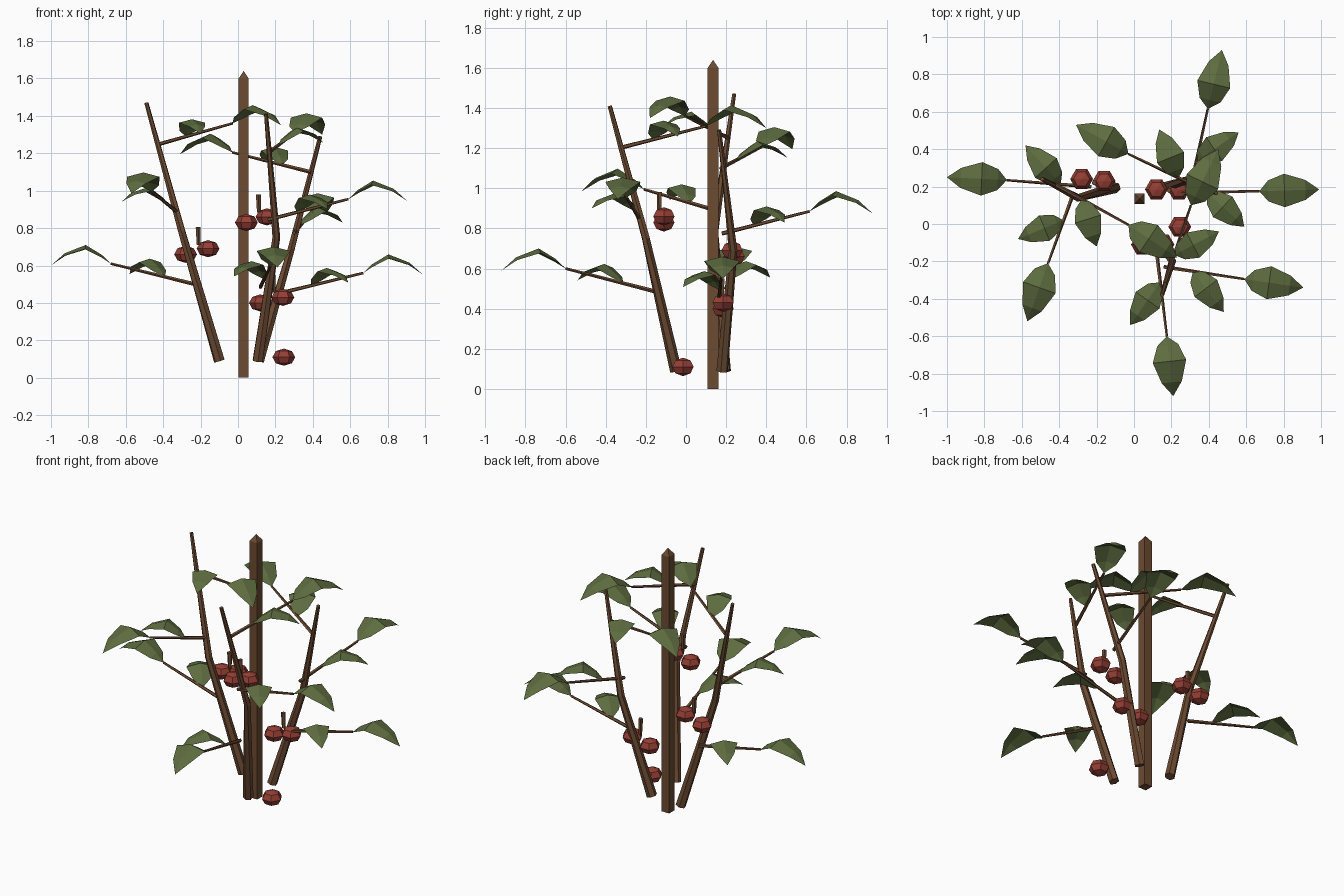
import bpy, bmesh
from math import cos, sin, tau
from mathutils import Vector

if "Cube" in bpy.data.objects:
    bpy.data.objects.remove(bpy.data.objects["Cube"])


def material(name, rgb):
    m = bpy.data.materials.new(name)
    m.diffuse_color = (*rgb, 1)
    m.use_nodes = True
    m.node_tree.nodes["Principled BSDF"].inputs["Base Color"].default_value = m.diffuse_color
    return m


BARK = material("bark", (0.15, 0.07, 0.032))
LEAF = material("leaf_green", (0.11, 0.15, 0.05))
RED = material("fruit_red", (0.30, 0.05, 0.035))


def finish(name, bm, mat):
    me = bpy.data.meshes.new(name)
    bm.to_mesh(me)
    bm.free()
    me.materials.append(mat)
    ob = bpy.data.objects.new(name, me)
    bpy.context.collection.objects.link(ob)
    return ob


def tube(name, path, radii, sides, turn=0.0):
    """Tapered flat-sided rod along a path."""
    pts = [Vector(p) for p in path]
    bm = bmesh.new()
    rings = []
    for i, (p, r) in enumerate(zip(pts, radii)):
        d = pts[min(i + 1, len(pts) - 1)] - pts[max(i - 1, 0)]
        q = d.to_track_quat('Z', 'Y')
        rings.append([bm.verts.new(p + q @ Vector((r * cos(turn + tau * k / sides),
                                                   r * sin(turn + tau * k / sides), 0)))
                      for k in range(sides)])
    for a, b in zip(rings, rings[1:]):
        for k in range(sides):
            n = (k + 1) % sides
            bm.faces.new((a[k], a[n], b[n], b[k]))
    bm.faces.new(rings[0][::-1])
    bm.faces.new(rings[-1])
    bmesh.ops.remove_doubles(bm, verts=bm.verts, dist=1e-4)
    return finish(name, bm, BARK)


# leaf rows: position along, half width, arch height (for a 0.33 long leaf)
ROWS = [(0.15, 0.058, 0.05), (0.42, 0.092, 0.107), (0.77, 0.055, 0.065)]


def leaf(name, base, tip):
    """Arched leaf folded slightly along its midrib."""
    base, tip = Vector(base), Vector(tip)
    along = tip - base
    side = Vector((-along.y, along.x, 0)).normalized()
    s = along.length / 0.33
    bm = bmesh.new()
    first, last = bm.verts.new(base), bm.verts.new(tip)
    rows = []
    for t, w, h in ROWS:
        c = base + along * t + Vector((0, 0, h * s))
        drop = Vector((0, 0, -0.25 * w * s))
        rows.append([bm.verts.new(c + side * w * s + drop), bm.verts.new(c),
                     bm.verts.new(c - side * w * s + drop)])
    for k in (0, 1):
        bm.faces.new((first, rows[0][k + 1], rows[0][k]))
        for a, b in zip(rows, rows[1:]):
            bm.faces.new((a[k], a[k + 1], b[k + 1], b[k]))
        bm.faces.new((rows[-1][k], rows[-1][k + 1], last))
    bmesh.ops.recalc_face_normals(bm, faces=bm.faces)
    if sum(f.normal.z for f in bm.faces) < 0:
        bmesh.ops.reverse_faces(bm, faces=bm.faces)
    return finish(name, bm, LEAF)


# square pointed stake
tube("stake", [(0.03, 0.135, 0), (0.03, 0.135, 0.8), (0.03, 0.135, 1.6), (0.03, 0.135, 1.64)],
     [0.038, 0.038, 0.038, 0], 4, tau / 8)

# three leaning stems
STEMS = {
    "left": [(-0.10, 0.195, 0.09), (-0.30, 0.14, 0.78), (-0.49, 0.24, 1.47)],
    "front": [(0.105, -0.05, 0.09), (0.205, -0.20, 0.75), (0.15, -0.38, 1.41)],
    "right": [(0.11, 0.18, 0.09), (0.285, 0.235, 0.69), (0.44, 0.165, 1.29)],
}
for n, path in STEMS.items():
    tube(n + "_stem", path, [0.03, 0.021, 0.011], 6)

# branches: start, end, end leaf tip (x, y), side leaf tip (x, y)
BRANCHES = [
    ((-0.23, 0.20, 0.50), (-0.68, 0.235, 0.61), (-1.00, 0.25), (-0.58, 0.42)),
    ((-0.33, 0.15, 0.89), (-0.46, -0.21, 0.995), (-0.57, -0.52), (-0.62, -0.08)),
    ((-0.42, 0.21, 1.25), (-0.03, -0.005, 1.36), (0.23, -0.18), (-0.20, -0.12)),
    ((0.12, -0.15, 0.485), (0.175, -0.60, 0.60), (0.21, -0.92), (-0.02, -0.54)),
    ((0.16, -0.23, 0.845), (0.59, -0.295, 0.955), (0.905, -0.34), (0.48, -0.47)),
    ((0.165, -0.315, 1.205), (0.305, 0.10, 1.31), (0.45, 0.40), (0.455, -0.04)),
    ((0.235, 0.165, 0.455), (0.67, 0.175, 0.56), (0.99, 0.185), (0.59, -0.015)),
    ((0.30, 0.18, 0.775), (0.395, 0.615, 0.885), (0.47, 0.93), (0.56, 0.49)),
    ((0.39, 0.175, 1.10), (-0.03, 0.375, 1.205), (-0.31, 0.53), (0.135, 0.505)),
]
for i, (a, b, tip, side_tip) in enumerate(BRANCHES, 1):
    tube(f"branch_{i}", [a, b], [0.011, 0.007], 5)
    leaf(f"end_leaf_{i}", b, (*tip, b[2] - 0.01))
    m = Vector(a).lerp(Vector(b), 0.36)
    leaf(f"side_leaf_{i}", m, (*side_tip, m.z + 0.015))

# fruits, in three pairs plus one low down
FRUITS = [(-0.28, 0.24, 0.66), (-0.16, 0.23, 0.69), (0.045, -0.11, 0.83), (0.155, -0.11, 0.86),
          (0.12, 0.185, 0.40), (0.24, 0.185, 0.43), (0.245, -0.015, 0.11)]
for i, p in enumerate(FRUITS, 1):
    bm = bmesh.new()
    bmesh.ops.create_uvsphere(bm, u_segments=6, v_segments=4, radius=0.061)
    for v in bm.verts:
        x, y, z = v.co
        v.co = Vector((-y, x, z * 0.75)) + Vector(p)
    finish(f"fruit_{i}", bm, RED)

# fruit stalks
for i, (x, y, z) in enumerate([(-0.21, 0.22, 0.71), (0.112, -0.132, 0.885), (0.19, 0.18, 0.455)], 1):
    tube(f"fruit_stalk_{i}", [(x, y, z), (x - 0.003, y, z + 0.095)], [0.011, 0.014], 5)
